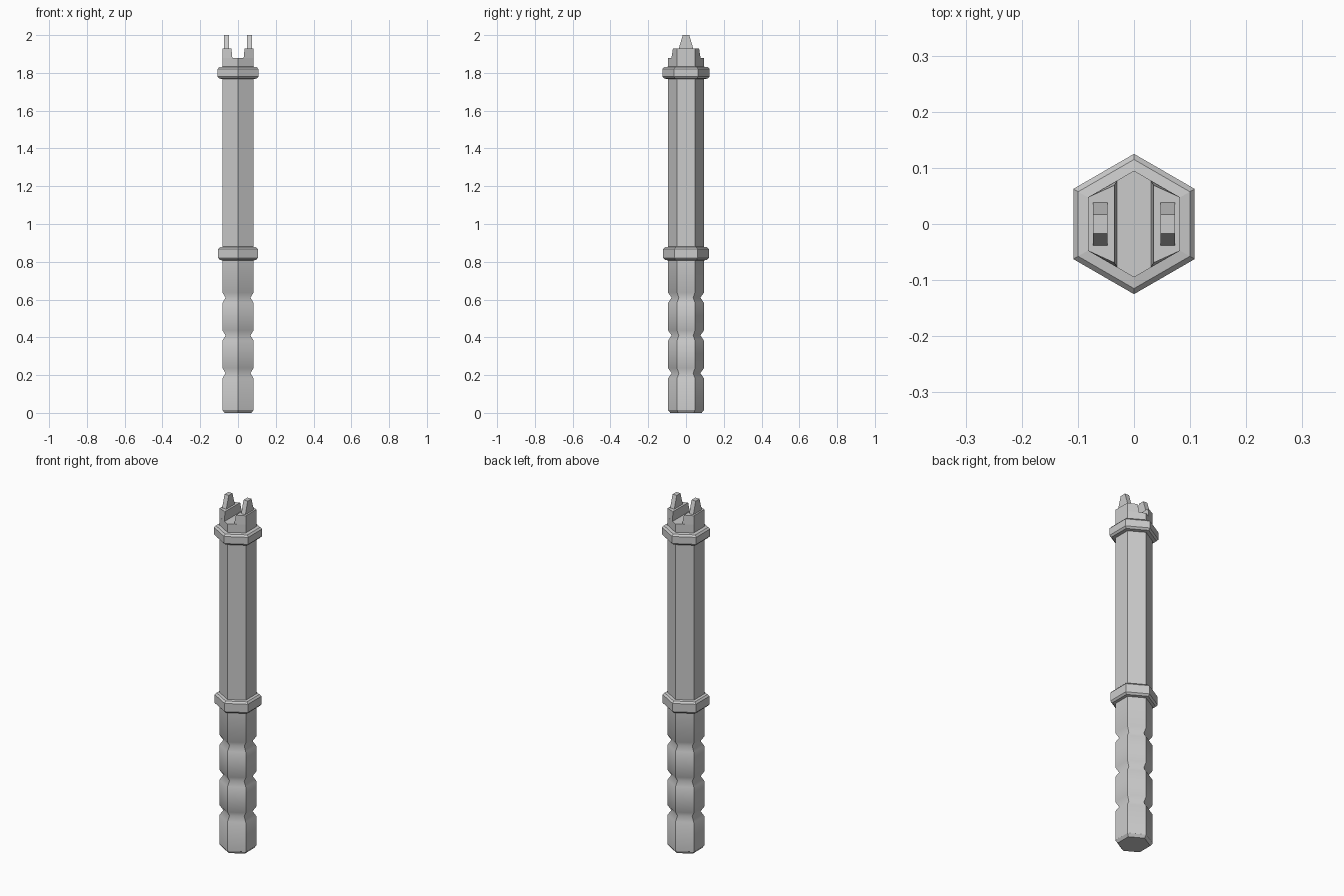
import bpy, bmesh
from math import sin, cos, pi

cube = bpy.data.objects.get("Cube")
if cube:
    bpy.data.objects.remove(cube)

metal = bpy.data.materials.new("grey_metal")
metal.use_nodes = True
GREY = (0.6, 0.6, 0.6, 1)
metal.diffuse_color = GREY
metal.node_tree.nodes["Principled BSDF"].inputs["Base Color"].default_value = GREY

R = 0.095          # corner radius of the hexagonal shaft
AP = R * cos(pi / 6)


def finish(bm, name):
    bmesh.ops.recalc_face_normals(bm, faces=bm.faces)
    mesh = bpy.data.meshes.new(name)
    bm.to_mesh(mesh)
    bm.free()
    mesh.materials.append(metal)
    obj = bpy.data.objects.new(name, mesh)
    bpy.context.collection.objects.link(obj)
    return obj


def hex_loft(name, profile, smooth=False):
    """Stack hexagons of (radius, height), a corner facing front and back."""
    bm = bmesh.new()
    rings = [[bm.verts.new((r * sin(i * pi / 3), r * cos(i * pi / 3), z))
              for i in range(6)] for r, z in profile]
    for a, b in zip(rings, rings[1:]):
        for i in range(6):
            j = (i + 1) % 6
            f = bm.faces.new((a[i], a[j], b[j], b[i]))
            f.smooth = smooth
            # keep the six long corners crisp
            bm.edges.get((a[i], b[i])).smooth = False
    for ring in (rings[0], rings[-1]):
        f = bm.faces.new(ring)
        for e in f.edges:
            e.smooth = False
    return finish(bm, name)


def loft(name, bottom, top):
    """Solid between two outlines with the same number of points."""
    bm = bmesh.new()
    lo = [bm.verts.new(p) for p in bottom]
    hi = [bm.verts.new(p) for p in top]
    bm.faces.new(lo)
    bm.faces.new(hi)
    n = len(lo)
    for i in range(n):
        j = (i + 1) % n
        bm.faces.new((lo[i], lo[j], hi[j], hi[i]))
    return finish(bm, name)


# Grip with three pinched finger grooves
grip = [(R, 0.015)]
for z in (0.21, 0.41, 0.61):
    grip += [(R, z - 0.027), (R - 0.019, z), (R, z + 0.027)]
grip.append((R, 0.82))
hex_loft("grip", grip, smooth=True)
hex_loft("pommel_chamfer", [(0.083, 0), (R, 0.015)])

# Shaft up to the floor of the slot
hex_loft("shaft", [(R, 0.82), (R, 1.88)])


# Collars with sloped shoulders
def collar(name, r, z0, z1):
    hex_loft(name, [(R - 0.002, z0 - 0.003), (r - 0.01, z0), (r, z0 + 0.01),
                    (r, z1 - 0.01), (r - 0.01, z1), (R - 0.002, z1 + 0.003)])


collar("lower_collar", 0.121, 0.81, 0.877)
collar("upper_collar", 0.125, 1.77, 1.83)


# Two jaws either side of the slot, each carrying a tapered fin
def jaw_outline(s, x, y, z):
    return [(s * x, y, z), (s * AP, R / 2, z), (s * AP, -R / 2, z), (s * x, -y, z)]


def rect(s, half, z):
    return [(s * x, y, z) for x, y in
            ((0.047, half), (0.073, half), (0.073, -half), (0.047, -half))]


for side, s in (("left", 1), ("right", -1)):
    loft(side + "_jaw", jaw_outline(s, 0.03, 0.077, 1.88),
         jaw_outline(s, 0.035, 0.069, 1.93))
    loft(side + "_fin", rect(s, 0.038, 1.93), rect(s, 0.017, 2.0))
